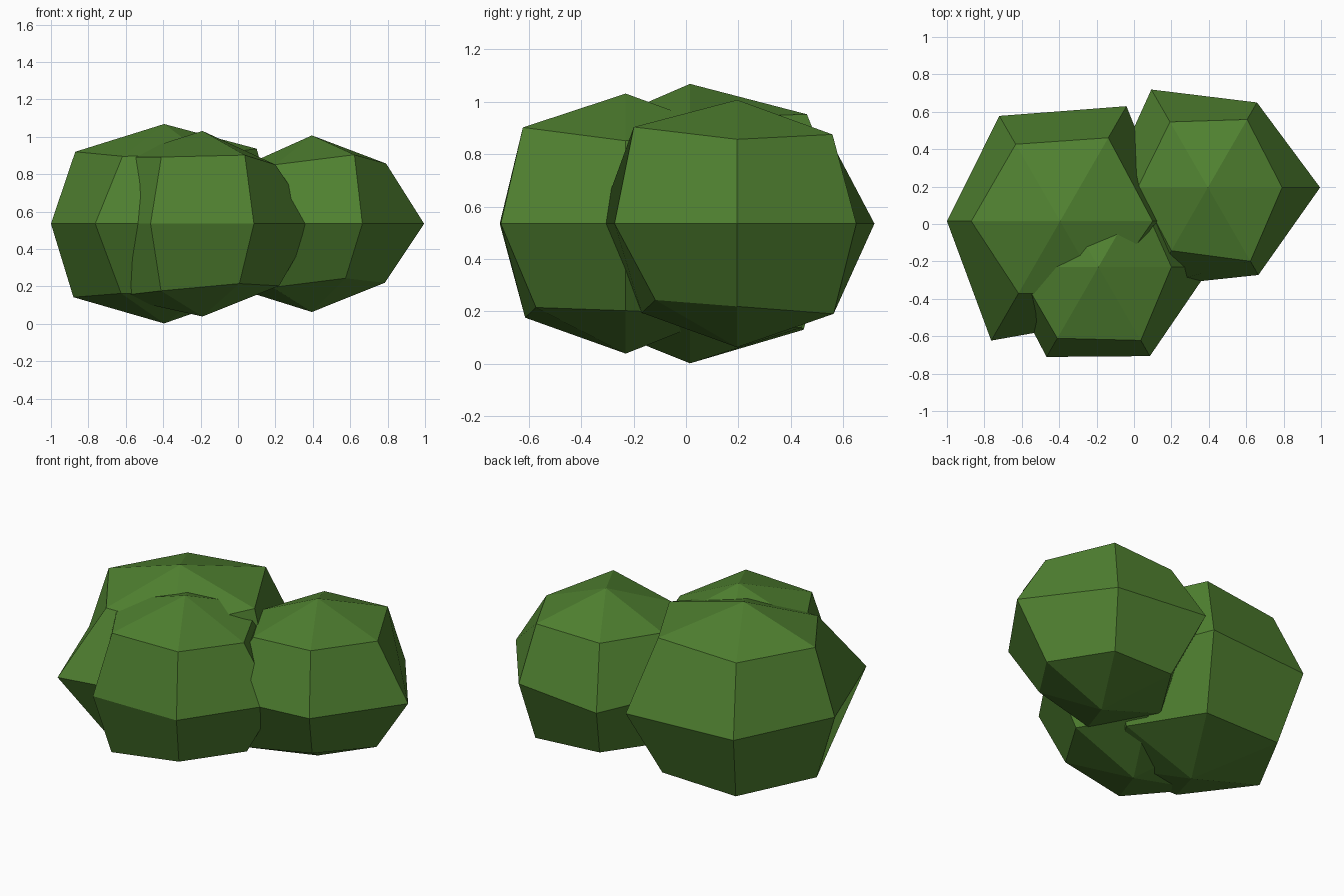
import bpy, bmesh, math

if "Cube" in bpy.data.objects:
    bpy.data.objects.remove(bpy.data.objects["Cube"])

leaf = bpy.data.materials.new("leaf_green")
leaf.diffuse_color = (0.08, 0.22, 0.03, 1)
leaf.use_nodes = True
leaf.node_tree.nodes["Principled BSDF"].inputs["Base Color"].default_value = leaf.diffuse_color

MID_Z = 0.535   # height of every equator
SQUASH = 0.81   # height / width of each clump


def clump(name, x, y, half_height, lower, middle, upper):
    """Six-sided, four-band lumpy sphere; each ring lists radii every 60 degrees."""
    bm = bmesh.new()
    rings = []
    for side, radii in ((-1, lower), (0, middle), (1, upper)):
        rings.append([bm.verts.new((x + r * math.cos(i * math.pi / 3),
                                    y + r * math.sin(i * math.pi / 3),
                                    MID_Z + side * SQUASH * r))
                      for i, r in enumerate(radii)])
    bottom = bm.verts.new((x, y, MID_Z - half_height))
    top = bm.verts.new((x, y, MID_Z + half_height))
    for i in range(6):
        j = (i + 1) % 6
        bm.faces.new((bottom, rings[0][j], rings[0][i]))
        bm.faces.new((top, rings[2][i], rings[2][j]))
        for a, b in zip(rings, rings[1:]):
            bm.faces.new((a[i], a[j], b[j], b[i]))
    mesh = bpy.data.meshes.new(name)
    bm.to_mesh(mesh)
    bm.free()
    mesh.materials.append(leaf)
    obj = bpy.data.objects.new(name, mesh)
    bpy.context.collection.objects.link(obj)


# Three overlapping leaf clumps
clump("large_left_clump", -0.395, 0.015, 0.533,
      (0.46, 0.49, 0.50, 0.485, 0.46, 0.46),
      (0.60, 0.71, 0.65, 0.605, 0.737, 0.60),
      (0.495, 0.515, 0.475, 0.475, 0.445, 0.45))
clump("right_clump", 0.395, 0.195, 0.472,
      (0.39, 0.425, 0.405, 0.42, 0.42, 0.36),
      (0.60, 0.525, 0.605, 0.54, 0.61, 0.54),
      (0.397, 0.42, 0.405, 0.375, 0.39, 0.455))
clump("front_clump", -0.19, -0.23, 0.496,
      (0.41, 0.43, 0.43, 0.48, 0.443, 0.395),
      (0.60, 0.58, 0.58, 0.53, 0.555, 0.55),
      (0.39, 0.44, 0.44, 0.44, 0.44, 0.453))
